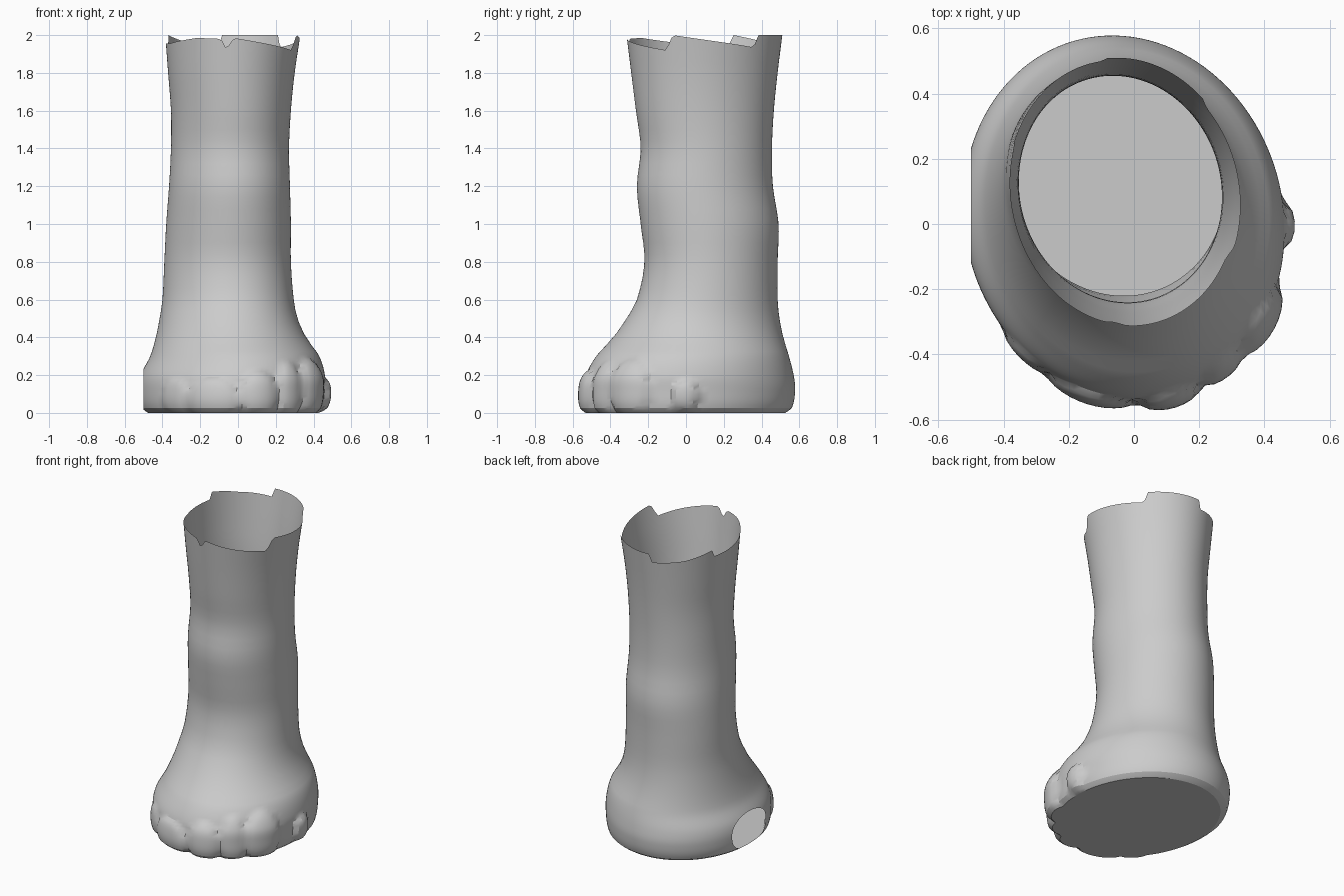
import bpy, bmesh, math
from mathutils import Vector

old = bpy.data.objects.get("Cube")
if old:
    bpy.data.objects.remove(old, do_unlink=True)

SEGMENTS = 120
SKEW = 0.07

# Leg outline: height, right edge, left edge, front edge, back edge
OUTLINE = [
    (0.00, -0.475, 0.425, -0.51, 0.525),
    (0.025, -0.51, 0.45, -0.535, 0.56),
    (0.12, -0.525, 0.46, -0.54, 0.578),
    (0.20, -0.515, 0.46, -0.53, 0.57),
    (0.30, -0.465, 0.43, -0.475, 0.545),
    (0.40, -0.435, 0.36, -0.385, 0.515),
    (0.50, -0.415, 0.315, -0.315, 0.495),
    (0.60, -0.40, 0.295, -0.26, 0.485),
    (0.80, -0.39, 0.28, -0.22, 0.485),
    (1.00, -0.38, 0.28, -0.24, 0.49),
    (1.20, -0.365, 0.275, -0.26, 0.46),
    (1.40, -0.355, 0.27, -0.24, 0.455),
    (1.60, -0.355, 0.28, -0.265, 0.465),
    (1.80, -0.37, 0.30, -0.29, 0.485),
    (2.00, -0.385, 0.33, -0.315, 0.51),
]

# Toes: direction in degrees, half width, centre height, half height, bulge
TOES = [(0, 9, 0.10, 0.08, 0.035), (-37, 14, 0.13, 0.16, 0.045),
        (-58, 9, 0.12, 0.16, 0.03), (-78, 11, 0.10, 0.13, 0.04),
        (-105, 16, 0.07, 0.12, 0.035), (-130, 11, 0.08, 0.11, 0.02)]

# Broken rim: direction in degrees, height
RIM = [(-100, 1.98), (-95, 1.925), (-89, 1.985), (-26, 1.92), (-20, 2.0),
       (44, 1.935), (48, 2.0), (99, 2.0), (102, 1.945), (135, 1.965),
       (162, 2.0), (165, 1.955), (200, 1.955), (238, 1.985), (260, 1.98)]


def outline_at(z):
    """Smooth interpolation between outline rows."""
    last = len(OUTLINE) - 1
    i = next((k for k in range(last) if z <= OUTLINE[k + 1][0]), last - 1)
    p0, p1, p2, p3 = (OUTLINE[min(max(i + k, 0), last)] for k in (-1, 0, 1, 2))
    span = p2[0] - p1[0]
    t = (z - p1[0]) / span
    result = []
    for c in range(1, 5):
        m1 = (p2[c] - p0[c]) / (p2[0] - p0[0]) * span
        m2 = (p3[c] - p1[c]) / (p3[0] - p1[0]) * span
        a = 2 * p1[c] - 2 * p2[c] + m1 + m2
        b = 3 * (p2[c] - p1[c]) - 2 * m1 - m2
        result.append(((a * t + b) * t + m1) * t + p1[c])
    return result


def rim_height(angle):
    angle = (angle + 100) % 360 - 100
    points = RIM + [(RIM[0][0] + 360, RIM[0][1])]
    for (a, za), (b, zb) in zip(points, points[1:]):
        if a <= angle <= b:
            return za + (zb - za) * (angle - a) / (b - a)
    return RIM[0][1]


def toe_bulge(x, y, z):
    angle = math.degrees(math.atan2(y, x))
    best = 0
    for direction, width, centre, height, bulge in TOES:
        rise = (z - centre) / height
        if rise < 0:
            rise *= 0.8
        d = ((angle - direction) / width) ** 2 + rise ** 2
        if d < 1:
            best = max(best, bulge * math.sqrt(1 - d))
    return best


def leg_point(t, z):
    x0, x1, y0, y1 = outline_at(z)
    x = (x0 + x1) / 2 + (x1 - x0) / 2 * math.cos(t)
    y = (y0 + y1) / 2 + (y1 - y0) / 2 * math.sin(t - SKEW)
    out = Vector((x, y, 0)).normalized() * toe_bulge(x, y, z)
    return Vector((x, y, z)) + out


# Skin colour
skin = bpy.data.materials.new("grey_skin")
skin.use_nodes = True
colour = (0.6, 0.6, 0.6, 1)
skin.diffuse_color = colour
skin.node_tree.nodes["Principled BSDF"].inputs["Base Color"].default_value = colour

# Stacked rings: dense around the toes, wider up the leg
heights = [0, 0.01, 0.025] + [0.04 + 0.015 * i for i in range(20)]
heights += [0.36 + 0.06 * i for i in range(25)] + [1.86]
bm = bmesh.new()
rings = []
for z in heights:
    rings.append([bm.verts.new(leg_point(math.tau * i / SEGMENTS, z)) for i in range(SEGMENTS)])
rings.append([bm.verts.new(leg_point(math.tau * i / SEGMENTS, rim_height(360 * i / SEGMENTS)))
              for i in range(SEGMENTS)])
for low, high in zip(rings, rings[1:]):
    for i in range(SEGMENTS):
        j = (i + 1) % SEGMENTS
        bm.faces.new((low[i], low[j], high[j], high[i]))

# Flat sole
bm.faces.new(list(reversed(rings[0])))

# Opening where the side of the foot is sliced away
bmesh.ops.bisect_plane(bm, geom=bm.verts[:] + bm.edges[:] + bm.faces[:], dist=0.0001,
                       plane_co=(-0.5, 0, 0), plane_no=(-1, 0, 0), clear_outer=True)

mesh = bpy.data.meshes.new("leg_and_foot")
bm.to_mesh(mesh)
bm.free()
mesh.materials.append(skin)
leg = bpy.data.objects.new("leg_and_foot", mesh)
bpy.context.collection.objects.link(leg)
bpy.context.view_layer.objects.active = leg
leg.select_set(True)
bpy.ops.object.shade_smooth_by_angle(angle=math.radians(25))
